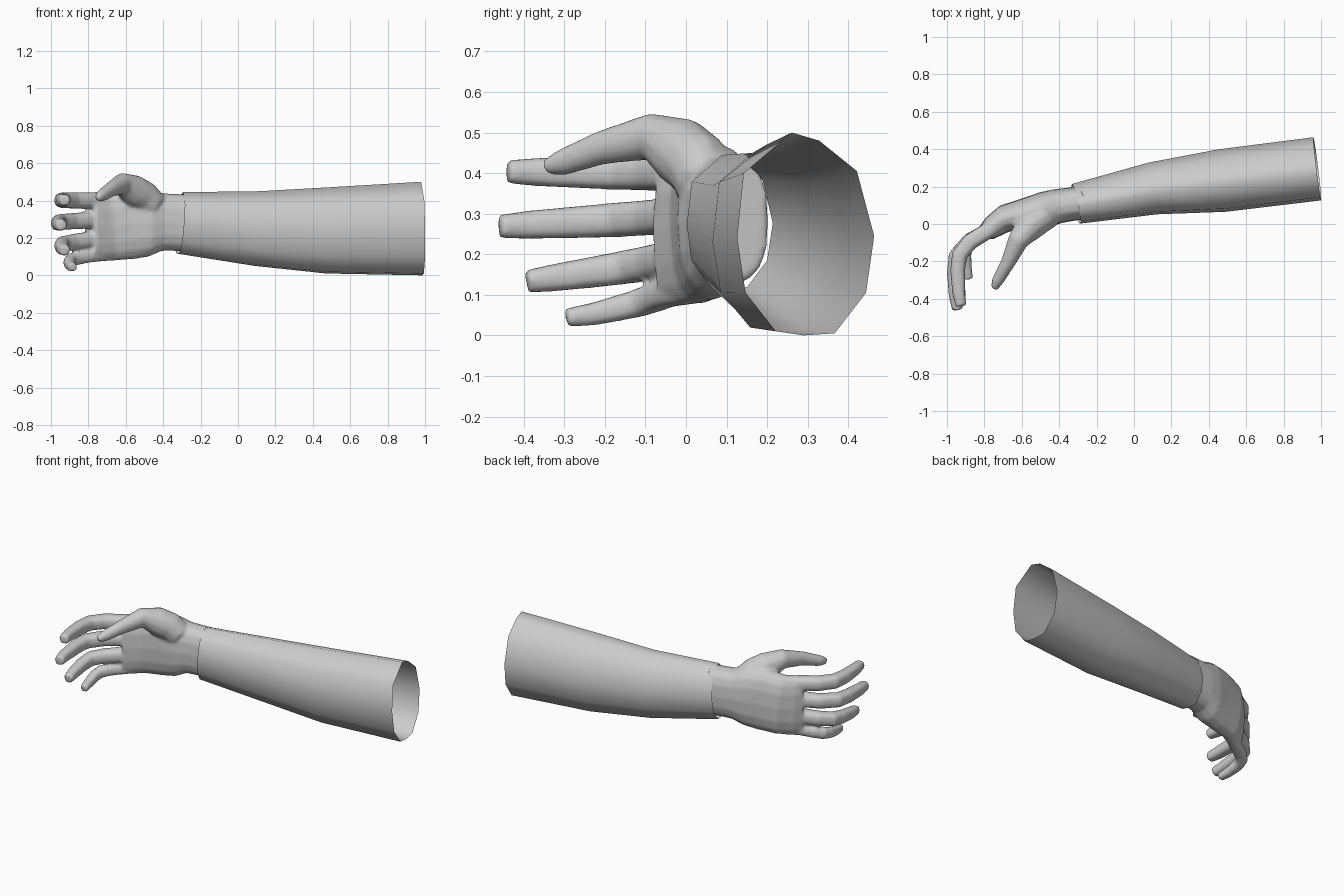
import bpy, bmesh
from math import cos, sin, pi
from mathutils import Vector

if "Cube" in bpy.data.objects:
    bpy.data.objects.remove(bpy.data.objects["Cube"])

UP = Vector((0, 0, 1))


def loft(bm, sections, profile, caps=True):
    """Sections are (x, y, z, half thickness, half width); rings follow the path."""
    pts = [Vector(s[:3]) for s in sections]
    rings = []
    for i, s in enumerate(sections):
        t = (pts[min(i + 1, len(pts) - 1)] - pts[max(i - 1, 0)]).normalized()
        w = (UP - t * UP.dot(t)).normalized()
        n = t.cross(w)
        rings.append([bm.verts.new(pts[i] + n * (s[3] * u) + w * (s[4] * v))
                      for u, v in profile])
    k = len(profile)
    for a, b in zip(rings, rings[1:]):
        for j in range(k):
            bm.faces.new((a[j], a[(j + 1) % k], b[(j + 1) % k], b[j]))
    if caps:
        bm.faces.new(rings[0])
        bm.faces.new(rings[-1])


def rounded(sides, power):
    """Superellipse outline with unit half sizes."""
    def f(c):
        return (abs(c) ** power) * (1 if c >= 0 else -1)
    return [(f(cos(2 * pi * i / sides)), f(sin(2 * pi * i / sides))) for i in range(sides)]


def make(name, bm):
    bmesh.ops.recalc_face_normals(bm, faces=bm.faces[:])
    for f in bm.faces:
        f.smooth = True
    me = bpy.data.meshes.new(name)
    bm.to_mesh(me)
    bm.free()
    ob = bpy.data.objects.new(name, me)
    bpy.context.collection.objects.link(ob)
    return ob


# Forearm sleeve: open faceted tube
sleeve_profile = [(-.2, 1), (.2, .92), (.75, .62), (1, -.02), (.88, -.58), (.42, -.98),
                  (-.03, -1), (-.44, -.96), (-.88, -.58), (-1, -.04), (-.9, .6)]
bm = bmesh.new()
loft(bm, [(.98, .295, .25, .17, .25), (.47, .232, .24, .168, .23),
          (.10, .19, .25, .14, .20), (-.31, .108, .28, .108, .165)], sleeve_profile, caps=False)
make("forearm_sleeve", bm)

# Hand: palm, thumb and fingers blended into one skin
bm = bmesh.new()
loft(bm, [(-.27, .115, .28, .09, .153), (-.34, .105, .283, .09, .153),
          (-.41, .095, .285, .093, .155), (-.48, .075, .285, .098, .185),
          (-.58, .055, .28, .084, .195), (-.69, .03, .265, .074, .188),
          (-.755, -.015, .26, .062, .188), (-.79, -.045, .26, .05, .18)], rounded(16, .8))

# Thumb
loft(bm, [(-.45, .05, .37, .07, .08), (-.50, .03, .42, .08, .085), (-.56, -.015, .455, .08, .085),
          (-.62, -.09, .49, .056, .058), (-.675, -.21, .462, .039, .042),
          (-.73, -.305, .426, .032, .033), (-.748, -.345, .415, .02, .02)], rounded(12, 1))

# Fingers: knuckle height, tip height, tip y, furthest x, size
fingers = [(.400, .403, -.440, -.985, 1.0), (.298, .268, -.460, -1.003, 1.0),
           (.197, .133, -.392, -.985, .98), (.112, .043, -.295, -.937, .82)]
for z0, z1, tip, far, s in fingers:
    cx = far + .04 * s
    depth = tip + .04
    path = [(-.70, .02, 0), (-.79, -.042, .1), ((cx - .79) / 2 - .008, depth * .12 - .047, .28),
            (cx + .012, depth * .38 - .015, .45), (cx + .002, depth * .62, .62),
            (cx + .008, tip + .07, .85), (cx + .02, tip, 1)]
    size = [.042, .044, .044, .043, .040, .035, .029]
    loft(bm, [(x, y, z0 + (z1 - z0) * f, r * s, r * s) for (x, y, f), r in zip(path, size)],
         rounded(12, .75))

hand = make("hand", bm)
rm = hand.modifiers.new("blend", 'REMESH')
rm.mode = 'VOXEL'
rm.voxel_size = .009
rm.use_smooth_shade = True
sm = hand.modifiers.new("soften", 'SMOOTH')
sm.factor = .5
sm.iterations = 6
